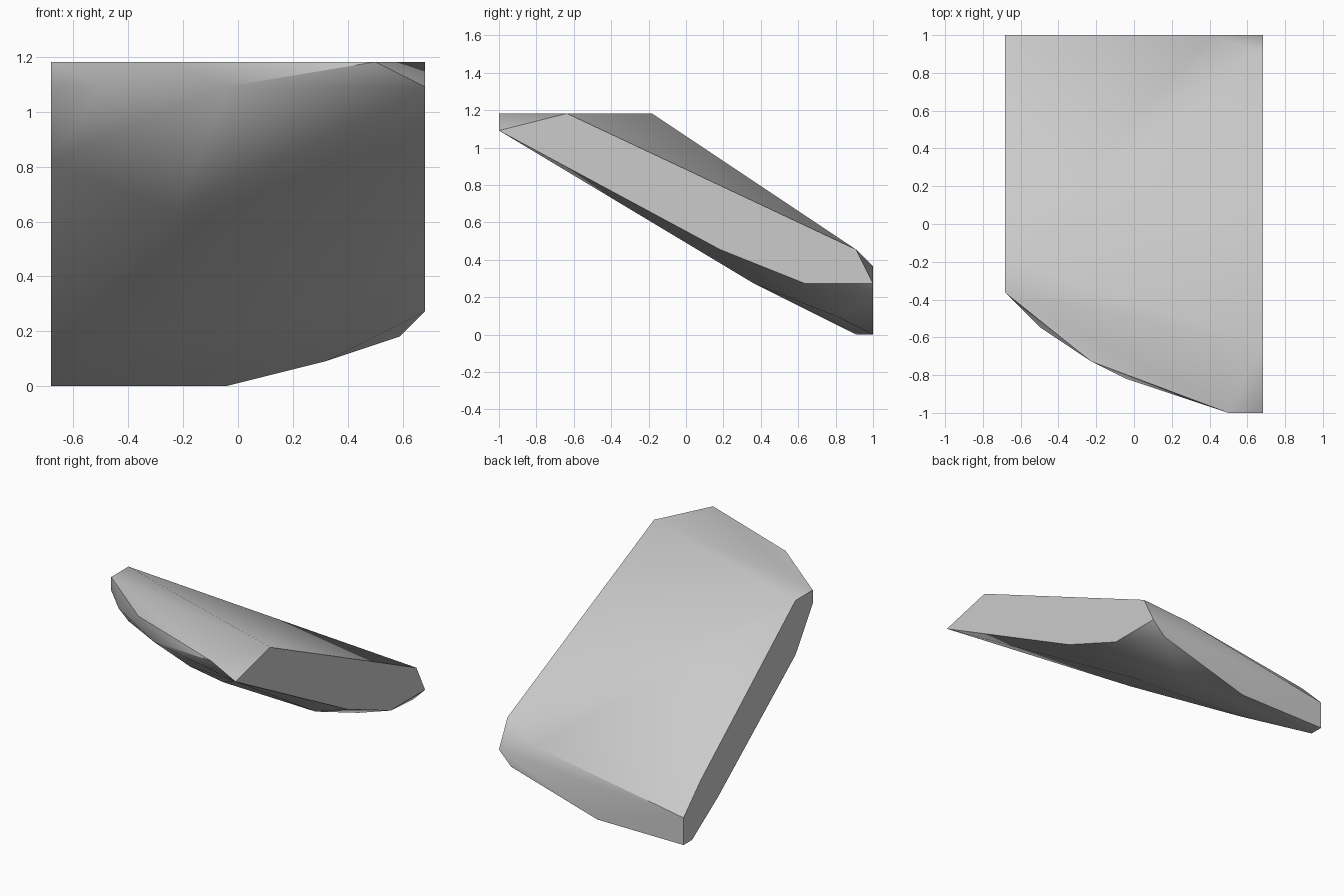
import bpy
import bmesh
import math
from mathutils import Vector

STEP = 1 / 11      # all corners sit on a regular lattice
HALF_WIDTH = 7.5   # in lattice steps

# Outlines of the two flat sides as (depth, height) lattice corners
LEFT_SIDE = [(11, 0), (11, 2), (9, 4), (-2, 13), (-4, 13), (-4, 12), (-2, 9), (7, 2), (10, 0)]
RIGHT_SIDE = [(-11, 12), (-7, 13), (10, 5), (11, 3), (7, 3), (2, 5)]

# Corners between the sides as (across, depth, height)
FRONT_RIM = [(13, -11, 13), (5, -8, 13), (2, -6, 12), (7, -9, 12)]
BACK_END = [(12, 11, 4), (14, 11, 2), (7, 11, 0)]
UNDERSIDE = [(11, 9, 1), (7, -1, 6), (3, 6, 2), (11, 4, 3), (5, -2, 7)]


def make_material(name, color):
    material = bpy.data.materials.new(name)
    material.use_nodes = True
    material.diffuse_color = color
    shader = next(n for n in material.node_tree.nodes if n.type == 'BSDF_PRINCIPLED')
    shader.inputs["Base Color"].default_value = color
    return material


def make_hull(name, corners, material):
    """Wrap a convex chunk around lattice corners."""
    bm = bmesh.new()
    for across, depth, height in corners:
        bm.verts.new(Vector((across - HALF_WIDTH, depth, height)) * STEP)
    result = bmesh.ops.convex_hull(bm, input=bm.verts[:])
    loose = {v for v in result["geom_interior"] + result["geom_unused"]
             if isinstance(v, bmesh.types.BMVert)}
    bmesh.ops.delete(bm, geom=list(loose), context='VERTS')
    # Merge coplanar triangles into whole facets
    bmesh.ops.dissolve_limit(bm, angle_limit=math.radians(0.5),
                             verts=bm.verts[:], edges=bm.edges[:])
    bmesh.ops.recalc_face_normals(bm, faces=bm.faces[:])
    mesh = bpy.data.meshes.new(name)
    bm.to_mesh(mesh)
    bm.free()
    mesh.materials.append(material)
    obj = bpy.data.objects.new(name, mesh)
    bpy.context.collection.objects.link(obj)
    return obj


default_cube = bpy.data.objects.get("Cube")
if default_cube:
    bpy.data.objects.remove(default_cube, do_unlink=True)

# Leaning stone slab
corners = [(0, *point) for point in LEFT_SIDE]
corners += [(2 * HALF_WIDTH, *point) for point in RIGHT_SIDE]
corners += FRONT_RIM + BACK_END + UNDERSIDE
stone = make_material("stone_grey", (0.6, 0.6, 0.6, 1))
slab = make_hull("stone_slab", corners, stone)

# Soften shallow creases, keep the rim crisp
bpy.ops.object.select_all(action='DESELECT')
slab.select_set(True)
bpy.context.view_layer.objects.active = slab
bpy.ops.object.shade_smooth_by_angle(angle=math.radians(30))
